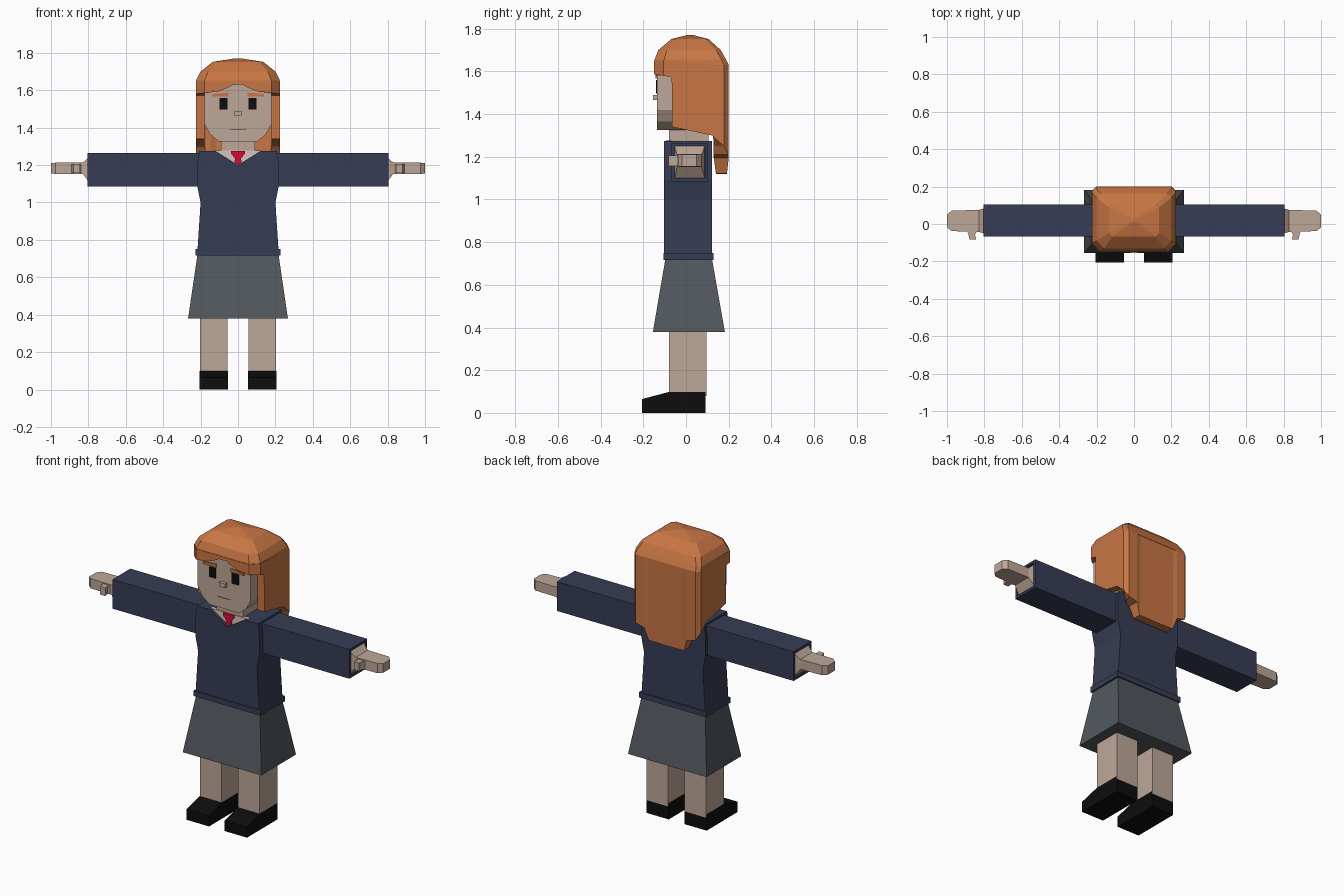
import bpy
import bmesh


def material(name, color):
    m = bpy.data.materials.new(name)
    m.diffuse_color = (*color, 1)
    return m


SKIN = material("skin", (0.515, 0.386, 0.314))
HAIR = material("ginger_hair", (0.578, 0.181, 0.058))
NAVY = material("navy_knit", (0.037, 0.045, 0.089))
GREY = material("grey_skirt", (0.084, 0.098, 0.112))
BLACK = material("black", (0.004, 0.004, 0.004))
RED = material("red_tie", (0.68, 0.003, 0.035))
SHIRT = material("pale_shirt", (0.66, 0.56, 0.50))
LIP = material("mouth_brown", (0.2, 0.11, 0.08))


def loft(name, rings, mat):
    """Skin a list of rings with equal point counts and cap both ends."""
    bm = bmesh.new()
    rows = [[bm.verts.new(p) for p in ring] for ring in rings]
    n = len(rows[0])
    for a, b in zip(rows, rows[1:]):
        for i in range(n):
            j = (i + 1) % n
            bm.faces.new((a[i], a[j], b[j], b[i]))
    bm.faces.new(rows[0][::-1])
    bm.faces.new(rows[-1])
    bmesh.ops.recalc_face_normals(bm, faces=bm.faces)
    mesh = bpy.data.meshes.new(name)
    bm.to_mesh(mesh)
    bm.free()
    mesh.materials.append(mat)
    ob = bpy.data.objects.new(name, mesh)
    bpy.context.collection.objects.link(ob)
    return ob


def prism(name, outline, y0, y1, mat):
    """Extrude an x-z outline along y."""
    return loft(name, [[(x, y, z) for x, z in outline] for y in (y0, y1)], mat)


def rect_z(z, x0, x1, y0, y1):
    return [(x0, y0, z), (x1, y0, z), (x1, y1, z), (x0, y1, z)]


def rect_x(x, y0, y1, z0, z1):
    return [(x, y0, z0), (x, y1, z0), (x, y1, z1), (x, y0, z1)]


def box(name, x0, x1, y0, y1, z0, z1, mat):
    return loft(name, [rect_z(z0, x0, x1, y0, y1), rect_z(z1, x0, x1, y0, y1)], mat)


def mirrored(half):
    """Close a right-hand outline with its reflection."""
    return half + [(-x, z) for x, z in reversed(half) if x > 0]


# Skirt and jumper hem
loft("skirt", [rect_z(0.38, -0.267, 0.267, -0.155, 0.182),
               rect_z(0.72, -0.217, 0.217, -0.097, 0.122)], GREY)
box("jumper_hem", -0.228, 0.228, -0.106, 0.13, 0.717, 0.75, NAVY)

# Jumper body, with a front panel notched for the V neck
side = [(0.217, 0.74), (0.2, 1.0), (0.218, 1.09), (0.218, 1.2), (0.208, 1.275)]
prism("jumper_back", mirrored(side), -0.07, 0.122, NAVY)
prism("jumper_front", mirrored([(0, 0.74)] + side + [(0.12, 1.275), (0, 1.2)]),
      -0.102, -0.07, NAVY)

# Shirt collar and tie inside the V neck
prism("shirt", mirrored([(0, 1.195), (0.125, 1.277)]), -0.085, -0.068, SHIRT)
prism("tie", mirrored([(0, 1.2), (0.02, 1.215), (0.016, 1.235), (0.037, 1.262),
                       (0.037, 1.276)]), -0.094, -0.083, RED)

# Neck and head
box("neck", -0.09, 0.09, -0.08, 0.105, 1.25, 1.34, SKIN)
prism("head", mirrored([(0.1, 1.325), (0.15, 1.365), (0.18, 1.42), (0.18, 1.66)]),
      -0.135, 0.115, SKIN)
box("nose", -0.02, 0.02, -0.155, -0.13, 1.465, 1.49, SKIN)
box("mouth", -0.045, 0.045, -0.137, -0.134, 1.388, 1.392, LIP)

for s, tag in ((1, "left"), (-1, "right")):
    # Eyes and brows
    box("eye_" + tag, s * 0.055, s * 0.1, -0.14, -0.134, 1.497, 1.56, BLACK)
    prism("brow_" + tag, [(s * 0.05, 1.567), (s * 0.138, 1.567), (s * 0.138, 1.58),
                          (s * 0.05, 1.588)], -0.143, -0.134, HAIR)

    # Legs and wedge shoes
    box("leg_" + tag, s * 0.055, s * 0.203, -0.08, 0.095, 0.08, 0.45, SKIN)
    loft("shoe_" + tag, [[(x, -0.205, 0), (x, 0.092, 0), (x, 0.092, 0.098),
                          (x, -0.08, 0.098), (x, -0.205, 0.065)]
                         for x in (s * 0.053, s * 0.205)], BLACK)

    # Sleeve with a recessed cuff opening
    loft("sleeve_" + tag, [rect_x(s * 0.19, -0.068, 0.104, 1.085, 1.265),
                           rect_x(s * 0.805, -0.068, 0.104, 1.085, 1.265),
                           rect_x(s * 0.805, -0.053, 0.089, 1.1, 1.25),
                           rect_x(s * 0.79, -0.053, 0.089, 1.1, 1.25)], NAVY)

    # Hand tapering from the wrist to the fingertips, plus thumb
    loft("hand_" + tag, [rect_x(s * 0.79, -0.053, 0.087, 1.1, 1.25),
                         rect_x(s * 0.83, -0.042, 0.075, 1.153, 1.213),
                         rect_x(s * 0.975, -0.038, 0.072, 1.153, 1.213),
                         rect_x(s * 1.0, -0.018, 0.05, 1.155, 1.21)], SKIN)
    loft("thumb_" + tag, [[(s * a, y, z) for a, z in
                           ((x0, 1.157), (x1, 1.157), (x1, 1.207), (x0, 1.207))]
                          for y, x0, x1 in ((-0.03, 0.83, 0.895), (-0.055, 0.85, 0.885),
                                            (-0.082, 0.845, 0.88))], SKIN)


# Hair crown: stacked chamfered rectangles
def crown_ring(z, hx, yf, yb, front, back):
    half = [(hx - front, yf), (hx, yf + front), (hx, yb - back), (hx - back, yb)]
    return [(x, y, z) for x, y in mirrored(half)]


loft("hair_crown", [crown_ring(1.63, 0.225, -0.15, 0.2, 0.045, 0.022),
                    crown_ring(1.655, 0.223, -0.147, 0.188, 0.045, 0.022),
                    crown_ring(1.7, 0.2, -0.13, 0.163, 0.04, 0.022),
                    crown_ring(1.752, 0.135, -0.068, 0.105, 0.02, 0.015),
                    crown_ring(1.771, 0.012, 0.01, 0.03, 0.004, 0.004)], HAIR).location.z = 0

# Hair curtain: columns of outer x, y, inner x, y and bottom height,
# running from the parted fringe round the side to the longer back
half = [(0.0, -0.15, 0.0, -0.12, 1.648),
        (0.045, -0.15, 0.045, -0.12, 1.618),
        (0.1, -0.15, 0.1, -0.12, 1.595),
        (0.18, -0.15, 0.17, -0.12, 1.585),
        (0.225, -0.105, 0.178, -0.105, 1.58),
        (0.225, -0.067, 0.178, -0.067, 1.572),
        (0.225, -0.065, 0.178, -0.065, 1.34),
        (0.225, 0.122, 0.178, 0.122, 1.3),
        (0.225, 0.127, 0.178, 0.127, 1.295),
        (0.225, 0.178, 0.172, 0.13, 1.25),
        (0.203, 0.2, 0.168, 0.13, 1.21),
        (0.145, 0.2, 0.145, 0.13, 1.195),
        (0.12, 0.198, 0.12, 0.14, 1.122),
        (0.0, 0.198, 0.0, 0.14, 1.12)]
columns = half + [(-a, b, -c, d, z) for a, b, c, d, z in reversed(half[1:-1])]
columns.append(columns[0])
loft("hair_curtain", [[(a, b, 1.65 if b < 0 else 1.63), (a, b * (0.97 if z < 1.15 else 1), z),
                       (c, d, z), (c, d, 1.65 if b < 0 else 1.63)]
                      for a, b, c, d, z in columns], HAIR)
